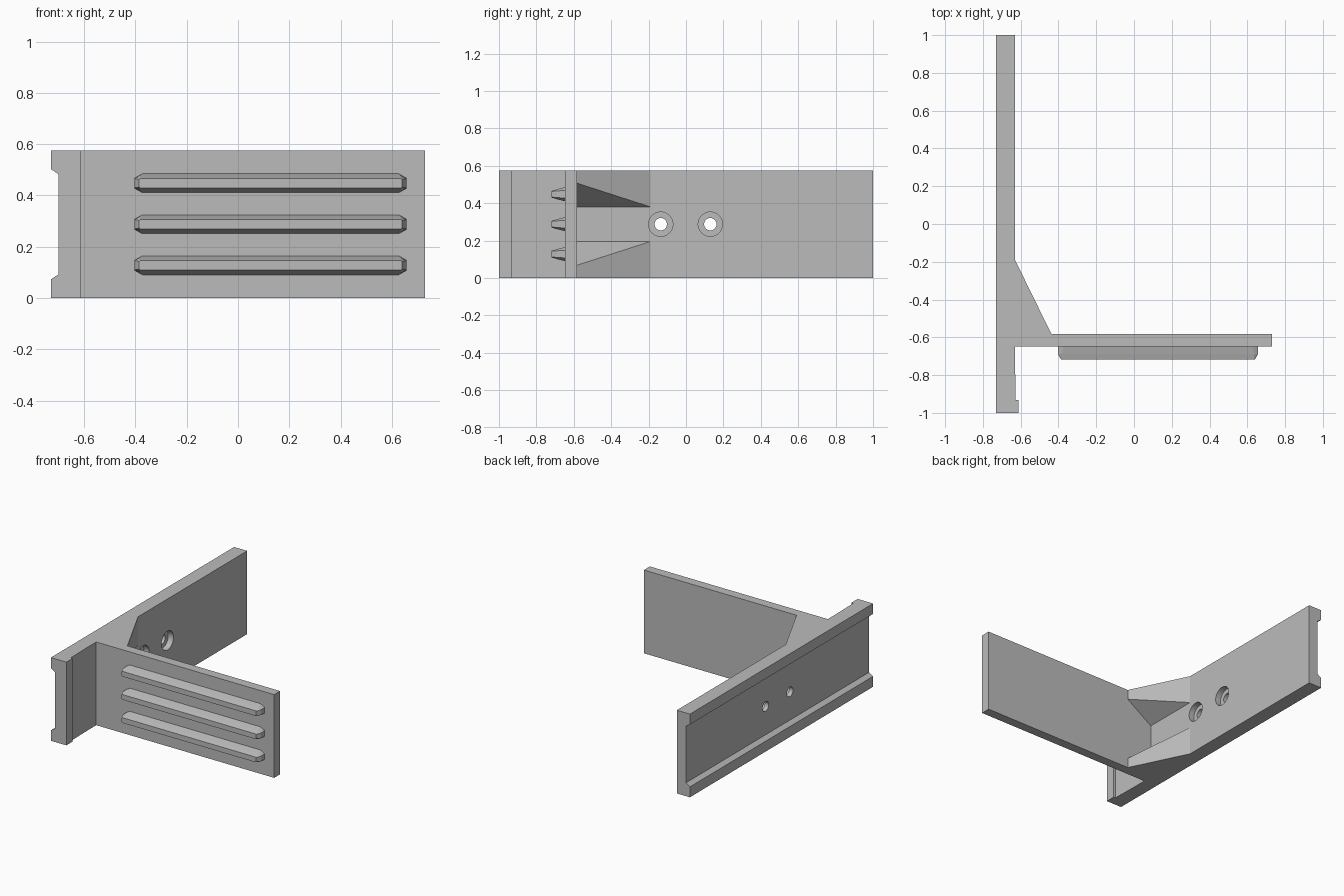
import bpy, bmesh, math
from mathutils import Matrix

cube = bpy.data.objects.get("Cube")
if cube:
    bpy.data.objects.remove(cube, do_unlink=True)

grey = bpy.data.materials.new("plain grey")
grey.use_nodes = True
COLOUR = (0.5, 0.5, 0.5, 1)
grey.diffuse_color = COLOUR
grey.node_tree.nodes["Principled BSDF"].inputs["Base Color"].default_value = COLOUR

HEIGHT = 0.575
MID = HEIGHT / 2


def finish(name, bm):
    bmesh.ops.recalc_face_normals(bm, faces=bm.faces)
    mesh = bpy.data.meshes.new(name)
    bm.to_mesh(mesh)
    bm.free()
    mesh.materials.append(grey)
    obj = bpy.data.objects.new(name, mesh)
    bpy.context.collection.objects.link(obj)
    return obj


def loft(name, rings):
    """Skin a list of equal-length point rings and cap both ends."""
    bm = bmesh.new()
    loops = [[bm.verts.new(p) for p in ring] for ring in rings]
    n = len(loops[0])
    for a, b in zip(loops, loops[1:]):
        for i in range(n):
            j = (i + 1) % n
            bm.faces.new((a[i], a[j], b[j], b[i]))
    bm.faces.new(loops[0])
    bm.faces.new(loops[-1])
    return finish(name, bm)


def cut(target, cutter):
    mod = target.modifiers.new("cut", "BOOLEAN")
    mod.operation = "DIFFERENCE"
    mod.solver = "EXACT"
    mod.object = cutter
    bpy.context.view_layer.objects.active = target
    bpy.ops.object.modifier_apply(modifier=mod.name)
    bpy.data.objects.remove(cutter, do_unlink=True)


def drill(y, radius, x0, x1):
    bm = bmesh.new()
    place = Matrix.Translation(((x0 + x1) / 2, y, MID)) @ Matrix.Rotation(math.pi / 2, 4, "Y")
    bmesh.ops.create_cone(bm, cap_ends=True, segments=48, radius1=radius,
                          radius2=radius, depth=x1 - x0, matrix=place)
    return finish("drill", bm)


# Wall, front lip and plate as one plan outline
WALL, BACK, FRONT = -0.63, -0.583, -0.648
plan = [(-0.73, -1), (-0.612, -1), (-0.612, -0.932), (-0.626, -0.932),
        (WALL, -0.73), (WALL, FRONT), (0.73, FRONT), (0.73, BACK),
        (WALL, BACK), (WALL, 1), (-0.73, 1)]
bracket = loft("bracket_body", [[(x, y, z) for x, y in plan] for z in (0, HEIGHT)])

# Long channel with sloping edges along the outer side of the wall
channel = [(-0.76, 0.052), (-0.70, 0.092), (-0.70, HEIGHT - 0.092), (-0.76, HEIGHT - 0.052)]
cut(bracket, loft("channel_cutter", [[(x, y, z) for x, z in channel] for y in (-1.1, 1.1)]))

# Counterbored screw holes
for y in (-0.135, 0.13):
    cut(bracket, drill(y, 0.065, WALL - 0.04, WALL + 0.1))
    cut(bracket, drill(y, 0.033, -0.8, -0.5))

bpy.ops.object.select_all(action="DESELECT")
bracket.select_set(True)
bpy.context.view_layer.objects.active = bracket
bpy.ops.object.shade_smooth_by_angle(angle=math.radians(20))

# Corner gussets, mirrored top and bottom, thicker against the wall
corner, plate_tip, wall_tip = (WALL, BACK), (-0.437, BACK), (WALL, -0.19)
for name, flip in (("lower_gusset", False), ("upper_gusset", True)):
    def level(z):
        return HEIGHT - z if flip else z
    outer = [(*p, level(0)) for p in (corner, plate_tip, wall_tip)]
    inner = [(*p, level(z)) for p, z in ((corner, 0.195), (plate_tip, 0.068), (wall_tip, 0.195))]
    loft(name, [outer, inner])


# Raised grip ribs on the front of the plate
def rib_ring(y, x0, x1, half, end_half, nip, z):
    return [(x0, y, z - end_half), (x0 + nip, y, z - half),
            (x1 - nip, y, z - half), (x1, y, z - end_half),
            (x1, y, z + end_half), (x1 - nip, y, z + half),
            (x0 + nip, y, z + half), (x0, y, z + end_half)]


for i in range(3):
    z = MID + (i - 1) * 0.16
    loft(f"grip_rib_{i + 1}", [
        rib_ring(FRONT, -0.403, 0.657, 0.037, 0.02, 0.03, z),
        rib_ring(-0.688, -0.403, 0.657, 0.027, 0.018, 0.02, z),
        rib_ring(-0.718, -0.386, 0.64, 0.018, 0.015, 0.005, z)])
